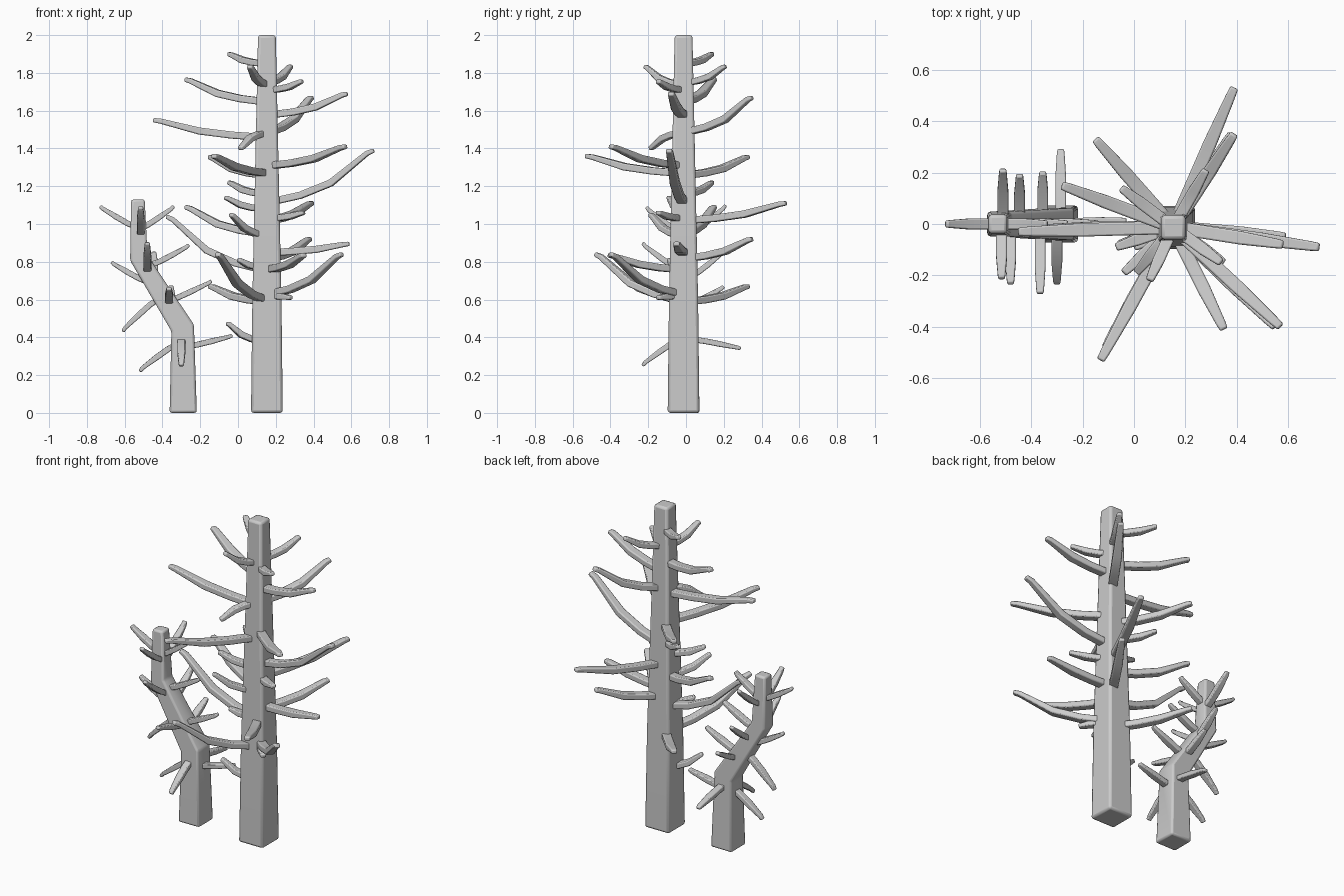
import bpy
from mathutils import Vector


def tube(name, pts, halves, side, bevel):
    """Four-sided tapered tube along a path; halves = (half width, half thickness)."""
    pts = [Vector(p) for p in pts]
    side = Vector(side).normalized()
    verts, faces = [], []
    n = len(pts)
    for i, p in enumerate(pts):
        t = Vector((0, 0, 0))
        if i > 0:
            t += (p - pts[i - 1]).normalized()
        if i < n - 1:
            t += (pts[i + 1] - p).normalized()
        up = side.cross(t.normalized())
        w, h = halves[i]
        for a, b in ((-1, -1), (1, -1), (1, 1), (-1, 1)):
            verts.append(p + side * a * w + up * b * h)
    for i in range(n - 1):
        for k in range(4):
            a, b = i * 4 + k, i * 4 + (k + 1) % 4
            faces.append((a, b, b + 4, a + 4))
    faces.append((3, 2, 1, 0))
    faces.append(tuple(range(4 * n - 4, 4 * n)))
    me = bpy.data.meshes.new(name)
    me.from_pydata(verts, [], faces)
    ob = bpy.data.objects.new(name, me)
    bpy.context.collection.objects.link(ob)
    m = ob.modifiers.new("soft_edges", "BEVEL")
    m.width = bevel
    m.segments = 2
    bpy.context.view_layer.objects.active = ob
    bpy.ops.object.select_all(action="DESELECT")
    ob.select_set(True)
    bpy.ops.object.shade_smooth_by_angle(angle=0.6)
    return ob


def branch(name, root, tip, bend, size):
    """Kinked branch: leaves the trunk level, then rises or falls to the tip."""
    root, tip = Vector(root), Vector(tip)
    d = tip - root
    flat = Vector((d.x, d.y, 0))
    side = Vector((0, 0, 1)).cross(flat)
    pts, halves = [], []
    for t, f, s in zip((0, 0.27, 0.57, 0.93, 1), bend, (1, 1, 1.0, 0.72, 0.6)):
        pts.append(root + flat * t + Vector((0, 0, d.z * f)))
        halves.append((size * s, size * s * 0.72))
    return tube(name, pts, halves, side, size * 0.25)


# Tall trunk
CX, CY = 0.153, -0.013
tube("tall_trunk", [(CX, CY, 0), (CX, CY, 0.6), (CX, CY, 2)],
     [(0.084, 0.084), (0.077, 0.077), (0.047, 0.047)], (0, 1, 0), 0.014)

# Tall tree branches: tip x, tip y, root z, tip z
tall = [
    (-0.05, 0.14, 1.85, 1.90), (0.06, -0.22, 1.74, 1.835),
    (0.28, 0.21, 1.75, 1.835), (0.34, -0.15, 1.71, 1.755),
    (-0.28, 0.15, 1.65, 1.765), (0.58, -0.08, 1.58, 1.69),
    (0.39, 0.35, 1.49, 1.67), (-0.45, -0.03, 1.46, 1.55),
    (0.01, -0.19, 1.48, 1.40), (0.57, -0.40, 1.31, 1.41),
    (-0.15, 0.33, 1.26, 1.355), (-0.13, -0.53, 1.27, 1.36),
    (-0.05, 0.14, 1.16, 1.22), (0.72, -0.09, 1.12, 1.39),
    (-0.07, -0.09, 1.08, 1.14), (0.39, 0.53, 1.02, 1.11),
    (0.35, -0.15, 1.03, 1.06), (-0.28, 0.15, 0.95, 1.09),
    (-0.04, -0.19, 0.94, 1.05), (0.59, -0.05, 0.85, 0.895),
    (0.38, 0.35, 0.82, 0.92), (-0.38, -0.02, 0.76, 1.04),
    (0.35, -0.41, 0.76, 0.835), (0.0, -0.09, 0.77, 0.81),
    (0.55, -0.40, 0.63, 0.84), (-0.11, -0.48, 0.60, 0.84),
    (-0.15, 0.33, 0.59, 0.67), (0.28, -0.15, 0.62, 0.61),
    (-0.06, -0.08, 0.38, 0.475),
]
for i, (x, y, z0, z1) in enumerate(tall):
    d = Vector((x - CX, y - CY, 0))
    root = Vector((CX, CY, z0)) + d.normalized() * 0.035
    size = 0.023 if d.length < 0.28 else 0.026
    branch(f"tall_branch_{i + 1}", root, (x, y, z1), (0, 0.12, 0.36, 0.94, 1), size)

# Short crooked trunk
tube("short_trunk",
     [(-0.29, 0, 0), (-0.293, 0, 0.45), (-0.525, 0, 0.82), (-0.53, 0, 1.13)],
     [(0.072, 0.072), (0.062, 0.062), (0.048, 0.048), (0.036, 0.036)], (0, 1, 0), 0.012)

# Short tree branches: root x, y, z then tip x, y, z
short = [
    (-0.31, 0, 0.37, -0.52, -0.01, 0.22), (-0.28, 0, 0.35, -0.03, 0.01, 0.41),
    (-0.30, -0.03, 0.39, -0.30, -0.23, 0.25), (-0.285, 0.03, 0.39, -0.285, 0.29, 0.34),
    (-0.41, 0, 0.61, -0.61, 0, 0.43), (-0.38, 0, 0.59, -0.14, 0, 0.70),
    (-0.365, -0.03, 0.59, -0.365, -0.27, 0.66), (-0.355, 0.03, 0.58, -0.355, 0.20, 0.67),
    (-0.47, 0, 0.69, -0.67, 0, 0.80), (-0.47, 0, 0.78, -0.26, 0, 0.89),
    (-0.48, -0.02, 0.75, -0.48, -0.23, 0.90), (-0.445, 0.02, 0.72, -0.445, 0.19, 0.85),
    (-0.53, 0, 0.98, -0.73, 0, 1.095), (-0.53, 0, 0.97, -0.34, 0, 1.095),
    (-0.515, -0.02, 0.95, -0.515, -0.21, 1.09), (-0.51, 0.02, 0.95, -0.51, 0.21, 1.10),
]
for i, v in enumerate(short):
    branch(f"short_branch_{i + 1}", v[:3], v[3:], (0, 0.2, 0.5, 0.88, 1), 0.021)
